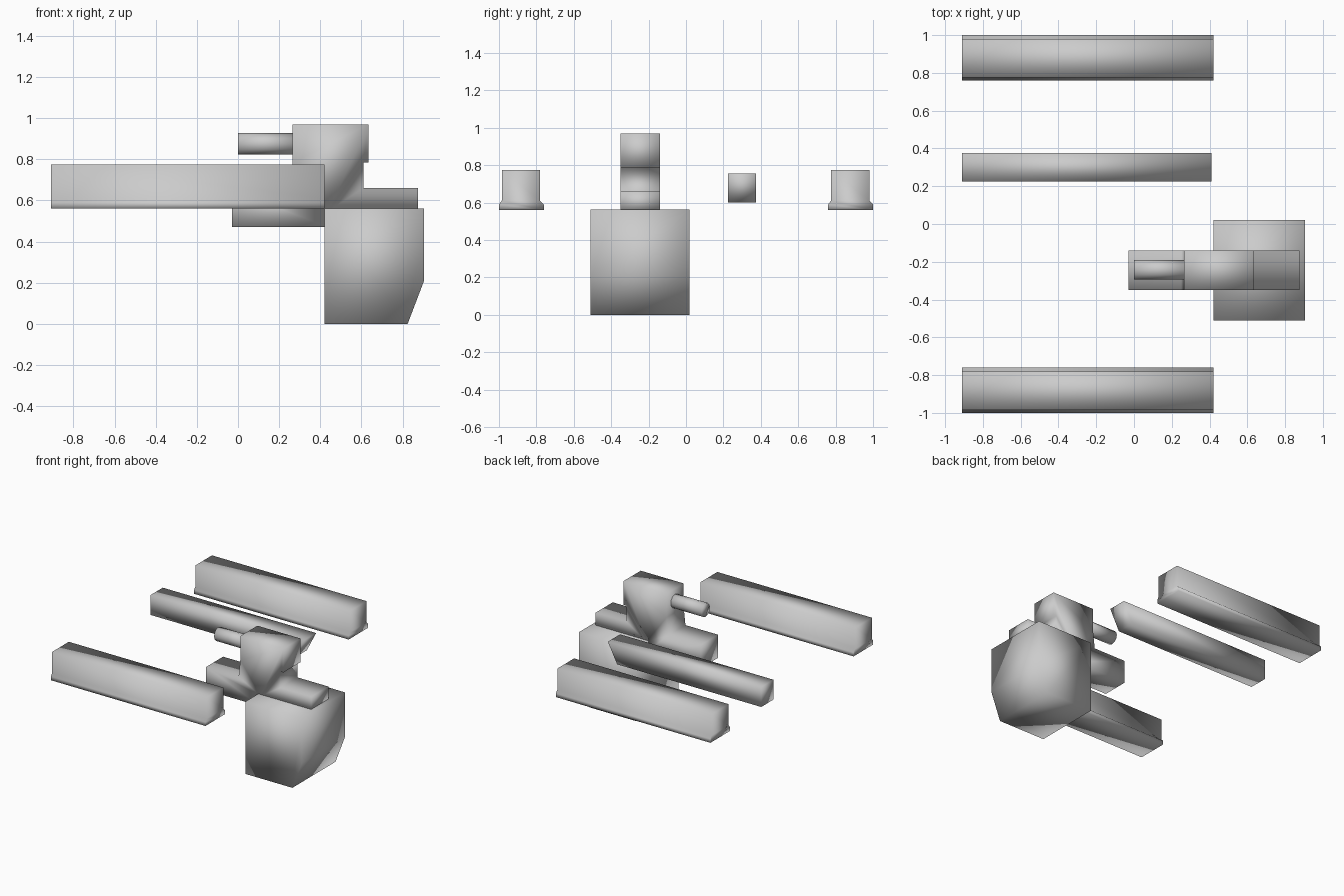
import bpy, bmesh, math
from mathutils import Matrix, Vector

cube = bpy.data.objects.get("Cube")
if cube:
    bpy.data.objects.remove(cube, do_unlink=True)

grey = bpy.data.materials.new("plain_grey")
grey.use_nodes = True
grey.diffuse_color = (0.6, 0.6, 0.6, 1)
grey.node_tree.nodes["Principled BSDF"].inputs["Base Color"].default_value = (0.6, 0.6, 0.6, 1)


def finish(name, bm):
    """Turn a bmesh into a smooth-shaded grey object."""
    bmesh.ops.recalc_face_normals(bm, faces=bm.faces[:])
    for f in bm.faces:
        f.smooth = True
    mesh = bpy.data.meshes.new(name)
    bm.to_mesh(mesh)
    bm.free()
    mesh.materials.append(grey)
    obj = bpy.data.objects.new(name, mesh)
    bpy.context.collection.objects.link(obj)
    return obj


def extrude(name, points, offset):
    """Close a profile into a face and extrude it along the offset."""
    bm = bmesh.new()
    face = bm.faces.new([bm.verts.new(p) for p in points])
    geom = bmesh.ops.extrude_face_region(bm, geom=[face], use_keep_orig=True)["geom"]
    moved = [v for v in geom if isinstance(v, bmesh.types.BMVert)]
    bmesh.ops.translate(bm, verts=moved, vec=Vector(offset))
    return finish(name, bm)


def side_profile(name, xz, y0, y1):
    return extrude(name, [(x, y0, z) for x, z in xz], (0, y1 - y0, 0))


# Outer rails: flanged section run along x
rail = [(-0.12, 0.56), (0.12, 0.56), (0.12, 0.59), (0.1, 0.61), (0.1, 0.775),
        (-0.105, 0.775), (-0.105, 0.61), (-0.12, 0.59)]
for name, y in (("front_rail", -0.88), ("back_rail", 0.88)):
    extrude(name, [(-0.91, y + dy, z) for dy, z in rail], (1.33, 0, 0))

# Middle bar with an undercut end
side_profile("middle_bar", [(-0.91, 0.6), (0.33, 0.6), (0.41, 0.755), (-0.91, 0.755)],
             0.225, 0.375)

# Hopper box with a chamfered lower edge
side_profile("hopper_box", [(0.42, 0), (0.825, 0), (0.905, 0.21), (0.905, 0.562), (0.42, 0.562)],
             -0.51, 0.02)

# Body: tail, neck, head and rear shelf in one profile
side_profile("main_body", [(-0.03, 0.47), (0.44, 0.47), (0.44, 0.55), (0.875, 0.55),
                           (0.875, 0.66), (0.61, 0.66), (0.61, 0.785), (0.635, 0.785),
                           (0.635, 0.97), (0.265, 0.97), (0.265, 0.785), (0.25, 0.65),
                           (-0.03, 0.65)], -0.35, -0.14)

# Short barrel on the head
bm = bmesh.new()
place = Matrix.Translation((0.14, -0.243, 0.875)) @ Matrix.Rotation(math.pi / 2, 4, "Y")
bmesh.ops.create_cone(bm, cap_ends=True, segments=12, radius1=0.052, radius2=0.052,
                      depth=0.28, matrix=place)
finish("barrel", bm)
